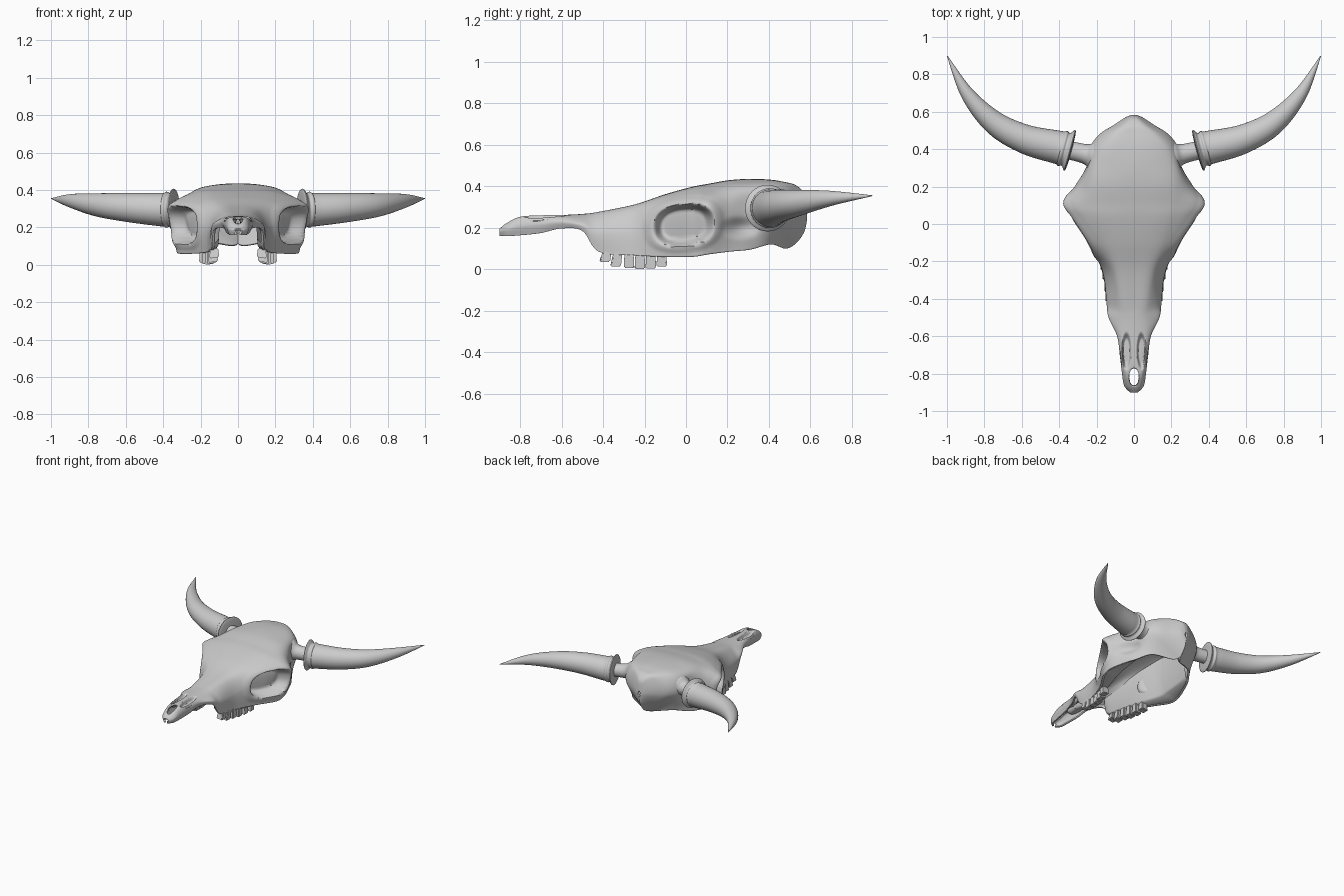
import bpy, bmesh, math
from mathutils import Vector

if "Cube" in bpy.data.objects:
    bpy.data.objects.remove(bpy.data.objects["Cube"])


def catmull(a, b, c, d, t):
    return [0.5 * (2 * q + (r - p) * t + (2 * p - 5 * q + 4 * r - s) * t * t
                   + (3 * q - p - 3 * r + s) * t ** 3) for p, q, r, s in zip(a, b, c, d)]


def spline(pts, n, first=None):
    """Smooth samples through control rows, n per segment."""
    p = [first or pts[0]] + list(pts) + [pts[-1]]
    out = [catmull(*p[i:i + 4], k / n) for i in range(len(pts) - 1) for k in range(n)]
    return out + [list(pts[-1])]


def smooth(t):
    t = min(max(t, 0), 1)
    return t * t * (3 - 2 * t)


def finish(bm, name, wall=0, angle=40):
    me = bpy.data.meshes.new(name)
    bm.to_mesh(me)
    bm.free()
    ob = bpy.data.objects.new(name, me)
    bpy.context.collection.objects.link(ob)
    bpy.ops.object.select_all(action='DESELECT')
    ob.select_set(True)
    bpy.context.view_layer.objects.active = ob
    bpy.ops.object.shade_smooth_by_angle(angle=math.radians(angle))
    m = ob.modifiers.new("mirror", 'MIRROR')
    m.merge_threshold = 0.0005
    if wall:
        s = ob.modifiers.new("wall", 'SOLIDIFY')
        s.thickness, s.offset = wall, -1
    return ob


# Skull shell: y, roof z, shoulder x z, widest x z, lower edge x z
stations = [
    (-.90, .195, .015, .192, .022, .18, .012, .16),
    (-.865, .222, .032, .22, .052, .195, .042, .16),
    (-.80, .252, .045, .249, .064, .21, .052, .164),
    (-.70, .26, .055, .256, .076, .22, .064, .175),
    (-.60, .262, .062, .255, .09, .23, .08, .197),
    (-.50, .267, .068, .258, .132, .22, .13, .185),
    (-.42, .277, .078, .266, .143, .19, .142, .085),
    (-.25, .312, .105, .297, .162, .20, .172, .068),
    (-.10, .362, .165, .345, .25, .27, .235, .06),
    (.03, .398, .205, .38, .335, .295, .315, .06),
    (.11, .413, .225, .39, .372, .295, .325, .072),
    (.21, .43, .225, .402, .308, .285, .295, .085),
    (.31, .436, .21, .405, .25, .30, .25, .095),
    (.41, .432, .18, .405, .235, .28, .17, .12),
    (.48, .42, .13, .398, .18, .265, .03, .10),
    (.53, .405, .07, .385, .105, .265, .0, .125),
    (.57, .365, .025, .35, .045, .27, .0, .18),
    (.584, .29, .006, .285, .01, .265, .0, .24),
]
bm = bmesh.new()
grid = []
for y, zt, xs, zs, xw, zw, xb, zb in spline(stations, 14):
    row = []
    arc = spline([(0, zt), (xs, zs), (xw, zw), (max(xb, 0), zb)], 18, first=(-xs, zs))
    for j, (x, z) in enumerate(arc):
        x = max(x, 0)
        if x > .1:
            # eye socket hollow with a raised rim
            r = (abs((y + .01) / .15) ** 2.5
                 + abs((z - .215 - .08 * y) / .102) ** 2.5) ** .4
            x -= .095 * smooth((1 - r) / .32)
            if .85 < r < 1.3:
                x += .008 * math.sin(math.pi * (r - .85) / .45)
            # hollow of the temple behind the socket
            q = math.hypot((y - .26) / .11, (z - .2) / .06)
            if q < 1:
                x -= .03 * (1 - q * q) ** 2
        # nasal slots beside the nose bone
        s = math.hypot((x - .04) / .026, (y + .68) / .105)
        if s < 1 and z > .22:
            z -= .03 * smooth((1 - s) / .4)
        row.append(bm.verts.new((0 if j == 0 else x, y, z)))
    grid.append(row)
for a, b in zip(grid, grid[1:]):
    for j in range(len(a) - 1):
        f = bm.faces.new((a[j], a[j + 1], b[j + 1], b[j]))
        c = f.calc_center_median()
        # gap between the snout tips
        if c.z > .19 and math.hypot(c.x / .026, (c.y + .82) / .05) < 1:
            bm.faces.remove(f)
bmesh.ops.remove_doubles(bm, verts=bm.verts, dist=0.0001)
bmesh.ops.delete(bm, geom=[v for v in bm.verts if not v.link_faces], context='VERTS')
finish(bm, "skull", wall=.014, angle=60)

# Cheek underside and inner wall: y, outer x z, inner x, top z
lining = spline([(-.45, .132, .12, .105, .235), (-.40, .138, .084, .105, .255),
                 (-.25, .165, .072, .122, .28), (-.10, .23, .064, .155, .325),
                 (.04, .308, .064, .20, .365), (.11, .315, .076, .21, .37),
                 (.21, .285, .089, .215, .38), (.32, .235, .102, .215, .385)], 6)
bm = bmesh.new()
rows = [[bm.verts.new(p) for p in ((xo, y, zo), (xi + .012, y, zo + .004),
                                   (xi, y, zo + .02), (xi * .93, y, zt))]
        for y, xo, zo, xi, zt in lining]
for a, b in zip(rows, rows[1:]):
    for j in range(3):
        bm.faces.new((a[j], a[j + 1], b[j + 1], b[j]))
finish(bm, "inner_cheek", angle=60)


# Swept round tube along rows of x, y, z, radius
def tube(rows, name, sides=32):
    bm = bmesh.new()
    rings = []
    for i, (x, y, z, r) in enumerate(rows):
        p0, p1 = rows[max(i - 1, 0)], rows[min(i + 1, len(rows) - 1)]
        d = (Vector(p1[:3]) - Vector(p0[:3])).normalized()
        u = d.cross(Vector((0, 0, 1))).normalized()
        v = u.cross(d)
        rings.append([bm.verts.new(Vector((x, y, z)) + r * (
            u * math.cos(2 * math.pi * k / sides) + v * math.sin(2 * math.pi * k / sides)))
            for k in range(sides)])
    for a, b in zip(rings, rings[1:]):
        for k in range(sides):
            n = (k + 1) % sides
            bm.faces.new((a[k], a[n], b[n], b[k]))
    bm.faces.new(rings[0])
    bm.faces.new(rings[-1])
    bmesh.ops.recalc_face_normals(bm, faces=bm.faces)
    return finish(bm, name)


# Bony horn cores
tube(spline([(.17, .36, .305, .095), (.215, .365, .305, .08), (.25, .372, .302, .056),
             (.30, .384, .298, .05), (.36, .398, .295, .05)], 5), "horn_core")

# Horns with a flared collar and a ring at the base, along one straight axis
profile = spline([(0, .05), (.003, .095), (.008, .112), (.016, .108), (.026, .094),
                  (.036, .09), (.044, .095), (.052, .096), (.06, .09)], 3)
collar = [(.334 + .965 * t, .391 + .262 * t, .295, r) for t, r in sorted(profile)]
shaft = spline([(.41, .411, .295, .089), (.58, .453, .306, .078), (.745, .54, .32, .063),
                (.89, .695, .342, .037), (.998, .898, .355, .002)], 10)
tube(collar + shaft, "horn")

# Upper teeth, six each side
bm = bmesh.new()
for i in range(6):
    t = i / 5
    y, x = -.38 + .263 * t, .127 + .055 * t - .008 * math.sin(math.pi * t)
    bottom = (.034, .012, .005, 0, .003, .012)[i]
    new = bmesh.ops.create_cube(bm, size=1)["verts"]
    for v in new:
        low = v.co.z < 0
        v.co = (x + v.co.x * (.052 if low else .044),
                y + v.co.y * (.051 if low else .042) - (.012 if low and i < 2 else 0),
                bottom + (.006 if v.co.x < 0 else 0) if low else .088)
bmesh.ops.bevel(bm, geom=bm.edges[:], offset=.005, segments=2, affect='EDGES')
finish(bm, "teeth")
